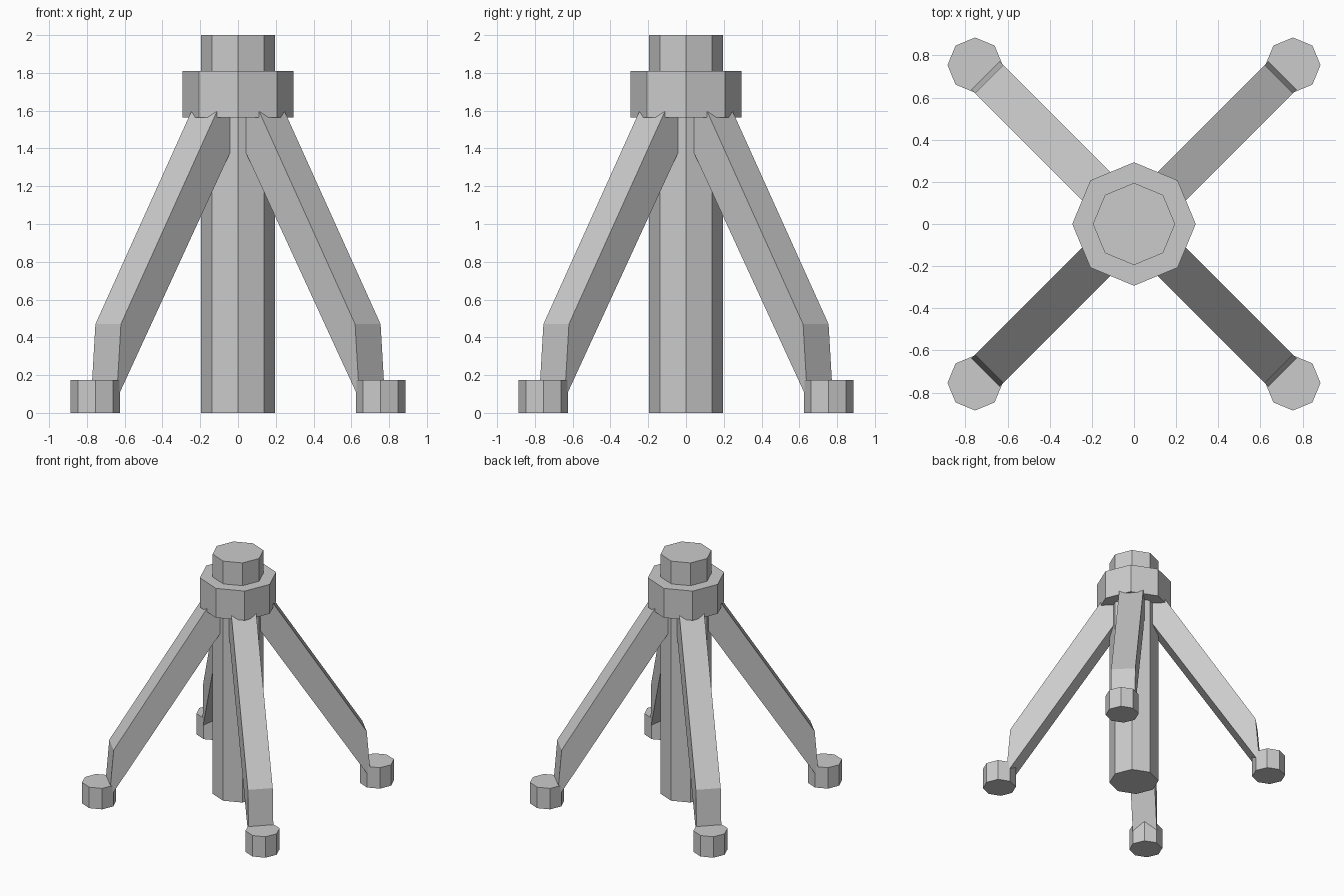
import bpy, bmesh
from math import radians, cos, sin
from mathutils import Matrix

if "Cube" in bpy.data.objects:
    bpy.data.objects.remove(bpy.data.objects["Cube"])


def prism(name, radius, z0, z1, x=0, y=0):
    """Upright eight-sided prism with a corner on the x axis."""
    bm = bmesh.new()
    bmesh.ops.create_cone(bm, cap_ends=True, segments=8, radius1=radius, radius2=radius,
                          depth=z1 - z0, matrix=Matrix.Translation((x, y, (z0 + z1) / 2)))
    return finish(name, bm)


def finish(name, bm):
    bmesh.ops.recalc_face_normals(bm, faces=bm.faces)
    mesh = bpy.data.meshes.new(name)
    bm.to_mesh(mesh)
    bm.free()
    obj = bpy.data.objects.new(name, mesh)
    bpy.context.collection.objects.link(obj)
    return obj


def leg(name, angle):
    """Side profile (radius, height) extruded across the leg width, then turned."""
    profile = [(1.005, 0.07), (0.972, 0.47), (0.13, 1.79), (0.13, 1.415)]
    half = 0.0955
    bm = bmesh.new()
    face = bm.faces.new([bm.verts.new((r, -half, z)) for r, z in profile])
    new = bmesh.ops.extrude_face_region(bm, geom=[face])["geom"]
    bmesh.ops.translate(bm, vec=(0, 2 * half, 0),
                        verts=[v for v in new if isinstance(v, bmesh.types.BMVert)])
    bm.transform(Matrix.Rotation(angle, 4, 'Z'))
    return finish(name, bm)


# Central post and collar
prism("center_post", 0.195, 0, 2)
prism("collar", 0.293, 1.565, 1.81)

# Four bent legs with foot pads
corners = {"back_right": 45, "back_left": 135, "front_left": 225, "front_right": 315}
for corner, degrees in corners.items():
    a = radians(degrees)
    leg(corner + "_leg", a)
    prism(corner + "_foot", 0.131, 0, 0.175, 1.067 * cos(a), 1.067 * sin(a))
